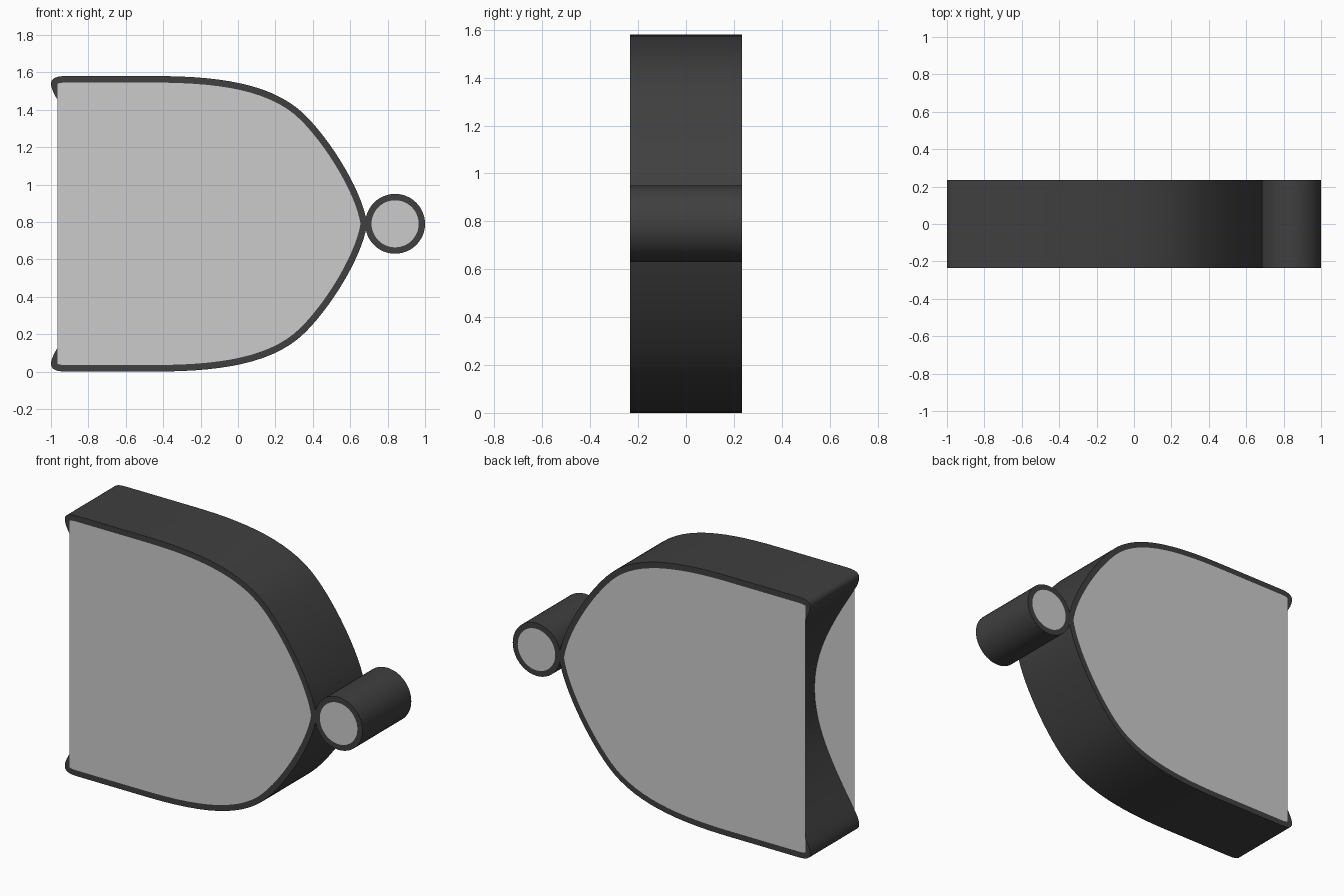
import bpy, math
from mathutils import Vector

if "Cube" in bpy.data.objects:
    bpy.data.objects.remove(bpy.data.objects["Cube"])

HALF_DEPTH = 0.234
RIM = 0.035
MID = 0.79

dark = bpy.data.materials.new("dark_rim")
dark.diffuse_color = (0.05, 0.05, 0.05, 1)
dark.use_nodes = True
dark.node_tree.nodes["Principled BSDF"].inputs["Base Color"].default_value = dark.diffuse_color


def bezier(p, n):
    a, b, c, d = (Vector(q) for q in p)
    return [a*(1-t)**3 + 3*b*t*(1-t)**2 + 3*c*t*t*(1-t) + d*t**3
            for t in (i / n for i in range(n))]


def make_object(name, verts, faces, mat=None):
    mesh = bpy.data.meshes.new(name)
    mesh.from_pydata(verts, [], faces)
    mesh.validate()
    ob = bpy.data.objects.new(name, mesh)
    bpy.context.collection.objects.link(ob)
    if mat:
        mesh.materials.append(mat)
    return ob


def prism(name, pts):
    # pts run counter-clockwise as seen from the front
    n = len(pts)
    verts = [(p.x, -HALF_DEPTH, p.y) for p in pts] + [(p.x, HALF_DEPTH, p.y) for p in pts]
    faces = [list(range(n)), list(range(2*n - 1, n - 1, -1))]
    faces += [[i, i + n, (i + 1) % n + n, (i + 1) % n] for i in range(n)]
    ob = make_object(name, verts, faces, dark)
    bpy.ops.object.select_all(action='DESELECT')
    ob.select_set(True)
    bpy.context.view_layer.objects.active = ob
    bpy.ops.object.shade_smooth_by_angle(angle=math.radians(35))
    return ob


def panels(name, pts):
    # thin grey panels lying on the front and back of a prism
    y = HALF_DEPTH + 0.0006
    idx = list(range(len(pts)))
    make_object(name + "_front", [(p.x, -y, p.y) for p in pts], [idx])
    make_object(name + "_back", [(p.x, y, p.y) for p in pts], [idx[::-1]])


# Shield outline: upper half from nose to hollow back, then mirrored
upper = bezier([(0.69, MID), (0.67, 0.95), (0.51, 1.22), (0.36, 1.37)], 14)
upper += bezier([(0.36, 1.37), (0.19, 1.54), (-0.1, 1.58), (-0.45, 1.58)], 14)
upper += [Vector((-0.45, 1.58))]
upper += bezier([(-0.92, 1.58), (-1.005, 1.58), (-1.02, 1.55), (-0.975, 1.47)], 10)
upper += bezier([(-0.975, 1.47), (-0.79, 1.18), (-0.70, 1.0), (-0.70, MID)], 16)
upper += [Vector((-0.70, MID))]
outline = upper + [Vector((p.x, 2*MID - p.y)) for p in upper[-2:0:-1]]
prism("body", outline)

# Body panels: outline moved inward, with a straight chord across the hollow
inner = []
n = len(outline)
for i, p in enumerate(outline):
    t = (outline[(i + 1) % n] - outline[i - 1]).normalized()
    q = p + Vector((-t.y, t.x)) * RIM
    crowded = min((q - o).length for o in outline) < RIM * 0.97
    in_hollow = q.x < -0.6 and 0.32 < q.y < 1.51
    if not crowded and not in_hollow:
        inner.append(q)
corner = next(i for i, q in enumerate(inner) if q.y < MID and q.x < -0.6)
inner[corner:corner] = [Vector((-0.963, 1.525)), Vector((-0.823, 0.315))]
panels("body_panel", inner)


# Round bubble at the nose
def circle(r, n=48):
    return [Vector((0.84 + r*math.cos(2*math.pi*i/n), MID + r*math.sin(2*math.pi*i/n)))
            for i in range(n)]


prism("bubble", circle(0.16))
panels("bubble_panel", circle(0.126))
